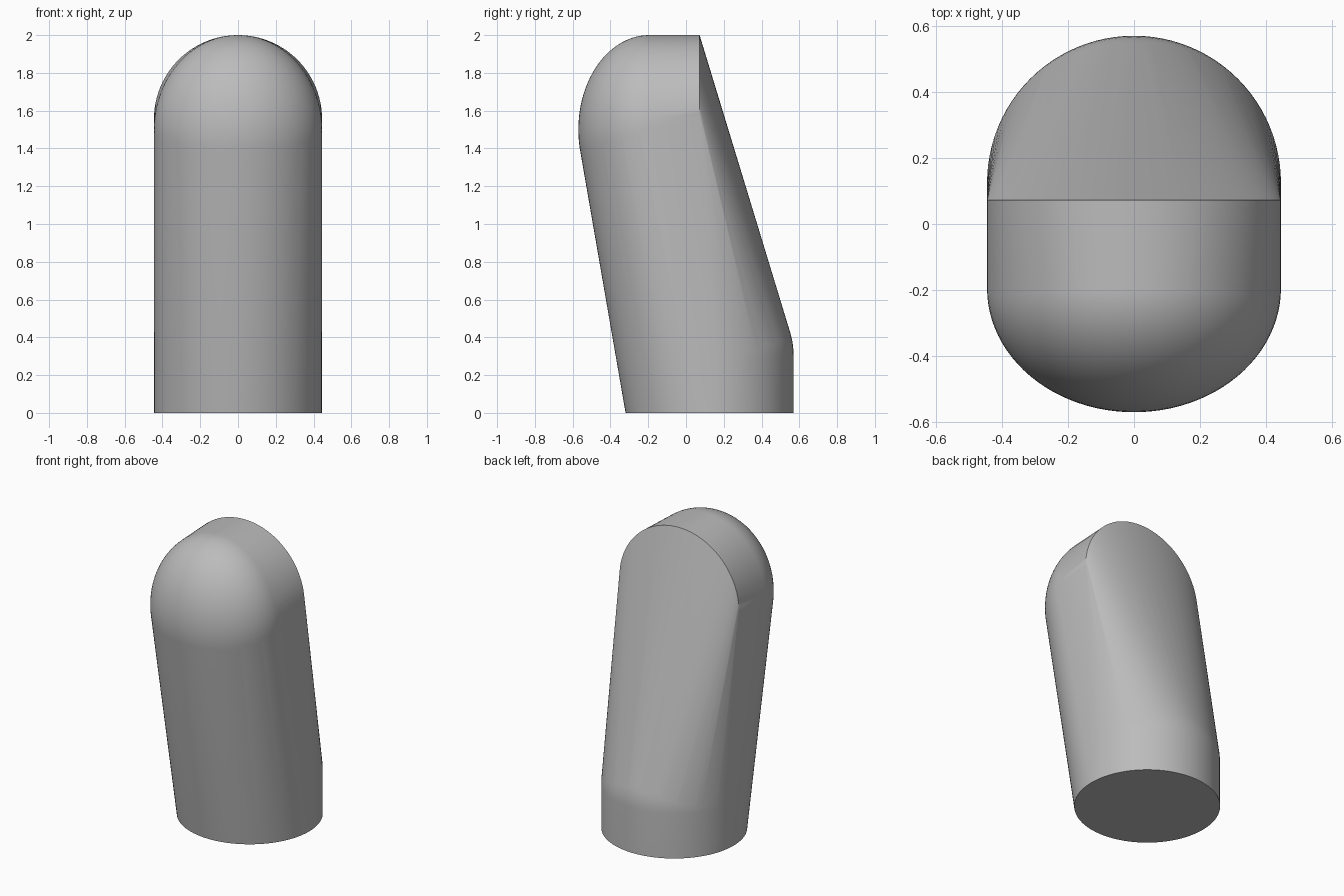
import bpy, bmesh, math
from mathutils import Matrix, Vector

cube = bpy.data.objects.get("Cube")
if cube:
    bpy.data.objects.remove(cube, do_unlink=True)

grey = bpy.data.materials.new("plain grey")
grey.use_nodes = True
colour = (0.50, 0.50, 0.50, 1)
grey.diffuse_color = colour
grey.node_tree.nodes["Principled BSDF"].inputs["Base Color"].default_value = colour

R = 0.445      # half width of the body
SEG = 96
bm = bmesh.new()


def ellipsoid(centre, radii):
    mat = Matrix.Translation(centre) @ Matrix.Diagonal((*radii, 1))
    bmesh.ops.create_uvsphere(bm, u_segments=SEG, v_segments=48, radius=1, matrix=mat)


def ring(centre, axis):
    mat = Matrix.Translation(centre) @ Matrix.Rotation(math.pi / 2 if axis == 'Y' else 0, 4, 'X')
    bmesh.ops.create_circle(bm, segments=SEG, radius=R, matrix=mat)


# Round foot with a ball above it, leaning up to a dome with a cut-off back
ring((0, 0.125, 0), 'Z')
ellipsoid((0, 0.125, 0.30), (R, R, R))
bmesh.ops.delete(bm, geom=[v for v in bm.verts if 0 < v.co.z < 0.29 or v.co.z < -1e-4], context='VERTS')
ellipsoid((0, -0.195, 1.50), (R, 0.375, 0.50))
ring((0, 0.072, 2 - R), 'Y')

# Wrap everything in one convex skin
hull = bmesh.ops.convex_hull(bm, input=bm.verts[:], use_existing_faces=False)
skin = {g for g in hull["geom"] if isinstance(g, bmesh.types.BMFace)}
bmesh.ops.delete(bm, geom=[f for f in bm.faces if f not in skin], context='FACES_ONLY')
bmesh.ops.delete(bm, geom=[e for e in bm.edges if not e.link_faces], context='EDGES')
bmesh.ops.delete(bm, geom=[v for v in bm.verts if not v.link_faces], context='VERTS')
bmesh.ops.dissolve_limit(bm, angle_limit=math.radians(0.1), verts=bm.verts[:], edges=bm.edges[:])
bmesh.ops.recalc_face_normals(bm, faces=bm.faces[:])

mesh = bpy.data.meshes.new("leaning_body")
bm.to_mesh(mesh)
bm.free()
mesh.materials.append(grey)
body = bpy.data.objects.new("leaning_body", mesh)
bpy.context.collection.objects.link(body)

# Smooth skin, sharp foot rim and back edge
bpy.ops.object.select_all(action='DESELECT')
body.select_set(True)
bpy.context.view_layer.objects.active = body
bpy.ops.object.shade_smooth_by_angle(angle=math.radians(30))
